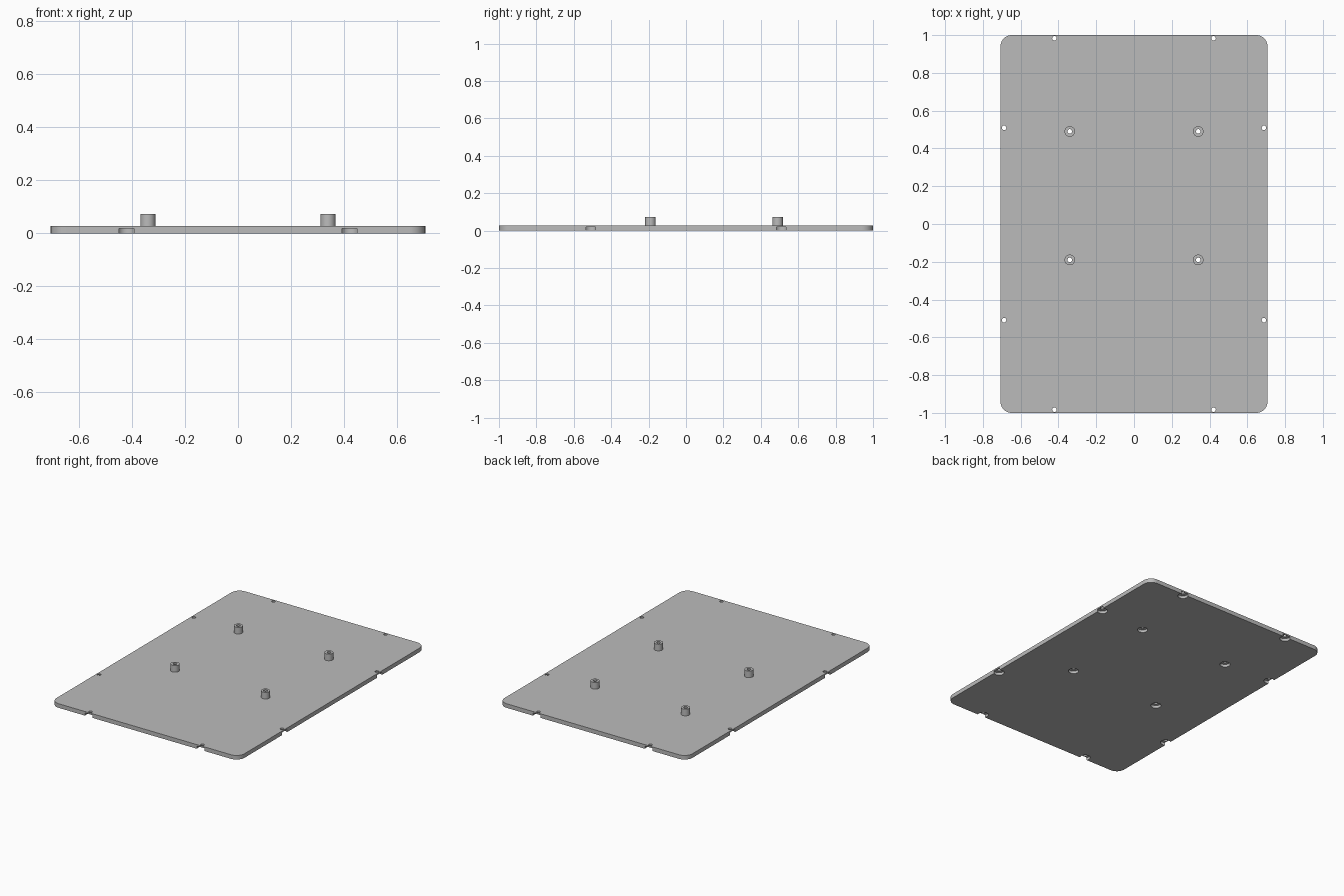
import bpy, bmesh
from math import cos, sin, pi, radians

cube = bpy.data.objects.get("Cube")
if cube:
    bpy.data.objects.remove(cube, do_unlink=True)

HALF_X, HALF_Y, THICK, CORNER = 0.707, 1.0, 0.028, 0.06
POST_R, POST_TOP, HOLE_R = 0.028, 0.073, 0.012
RECESS_R, RECESS_TOP = 0.0325, 0.0185

grey = bpy.data.materials.new("plain grey")
grey.use_nodes = True
color = (0.5, 0.5, 0.5, 1)
grey.diffuse_color = color
grey.node_tree.nodes["Principled BSDF"].inputs["Base Color"].default_value = color


def prism(name, outline, z0, z1):
    """Extrude a closed outline between two heights."""
    bm = bmesh.new()
    face = bm.faces.new([bm.verts.new((x, y, z0)) for x, y in outline])
    top = bmesh.ops.extrude_face_region(bm, geom=[face])["geom"]
    bmesh.ops.translate(bm, vec=(0, 0, z1 - z0),
                        verts=[v for v in top if isinstance(v, bmesh.types.BMVert)])
    bmesh.ops.recalc_face_normals(bm, faces=bm.faces)
    mesh = bpy.data.meshes.new(name)
    bm.to_mesh(mesh)
    bm.free()
    mesh.materials.append(grey)
    obj = bpy.data.objects.new(name, mesh)
    bpy.context.collection.objects.link(obj)
    return obj


def circle(x, y, r, n=32):
    return [(x + r * cos(2 * pi * i / n), y + r * sin(2 * pi * i / n)) for i in range(n)]


def combine(target, tool, operation):
    """Apply a boolean and remove the tool."""
    mod = target.modifiers.new("boolean", "BOOLEAN")
    mod.operation, mod.object, mod.solver = operation, tool, "EXACT"
    bpy.ops.object.select_all(action="DESELECT")
    bpy.context.view_layer.objects.active = target
    target.select_set(True)
    bpy.ops.object.modifier_apply(modifier=mod.name)
    bpy.data.objects.remove(tool, do_unlink=True)


# Rounded base plate
outline = []
for k, (sx, sy) in enumerate([(1, 1), (-1, 1), (-1, -1), (1, -1)]):
    for i in range(13):
        a = pi / 2 * (k + i / 12)
        outline.append((sx * (HALF_X - CORNER) + CORNER * cos(a),
                        sy * (HALF_Y - CORNER) + CORNER * sin(a)))
plate = prism("base_plate", outline, 0, THICK)

# Hollow standoff posts, and screw holes along the edges
posts = [(sx * 0.34, y) for sx in (-1, 1) for y in (0.49, -0.19)]
edge_holes = [(sx * x, sy * y) for x, y in [(0.421, 0.983), (0.688, 0.509)]
              for sx in (-1, 1) for sy in (-1, 1)]
for x, y in posts:
    combine(plate, prism("post", circle(x, y, POST_R), THICK / 2, POST_TOP), "UNION")

# Through holes with wider screw-head recesses underneath
for x, y in posts + edge_holes:
    combine(plate, prism("hole_cutter", circle(x, y, HOLE_R), -0.1, 0.2), "DIFFERENCE")
    combine(plate, prism("recess_cutter", circle(x, y, RECESS_R), -0.1, RECESS_TOP), "DIFFERENCE")

bpy.ops.object.shade_smooth_by_angle(angle=radians(30))
